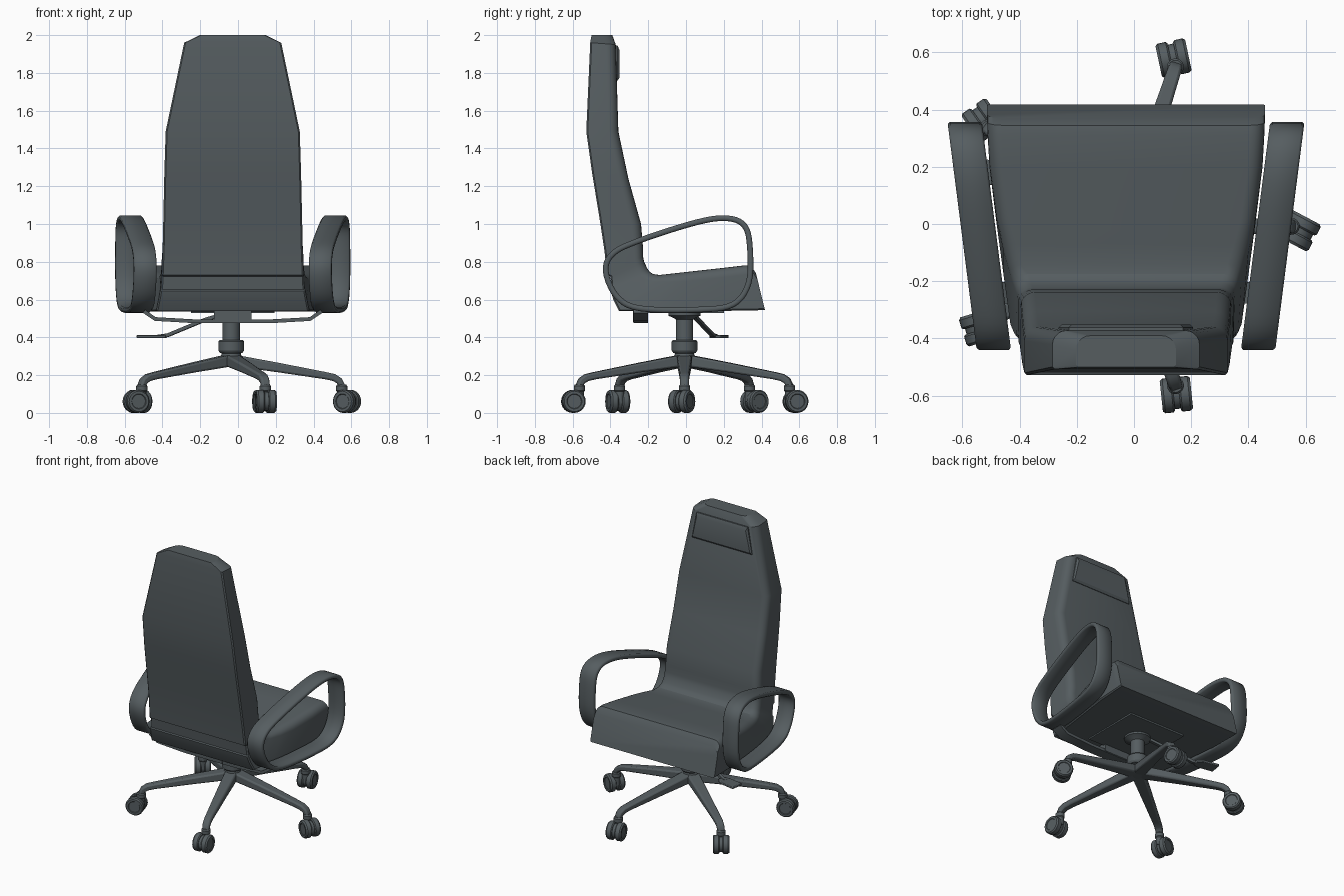
import bpy, bmesh, math
from mathutils import Vector, Matrix

if "Cube" in bpy.data.objects:
    bpy.data.objects.remove(bpy.data.objects["Cube"])

slate = bpy.data.materials.new("dark_slate_grey")
slate.diffuse_color = (0.092, 0.110, 0.118, 1)
slate.use_nodes = True
slate.node_tree.nodes["Principled BSDF"].inputs["Base Color"].default_value = slate.diffuse_color

CX, BX, BY = -0.028, -0.036, -0.008      # upper centre line, base centre


def finish(name, bm, bevel=0, angle=32, segs=2):
    bmesh.ops.recalc_face_normals(bm, faces=bm.faces[:])
    me = bpy.data.meshes.new(name)
    bm.to_mesh(me)
    bm.free()
    me.materials.append(slate)
    ob = bpy.data.objects.new(name, me)
    bpy.context.collection.objects.link(ob)
    if bevel:
        m = ob.modifiers.new("bevel", 'BEVEL')
        m.width, m.segments, m.limit_method = bevel, segs, 'ANGLE'
    bpy.ops.object.select_all(action='DESELECT')
    ob.select_set(True)
    bpy.context.view_layer.objects.active = ob
    bpy.ops.object.shade_smooth_by_angle(angle=math.radians(angle))
    return ob


def loft(name, rings, closed=False, **kw):
    bm = bmesh.new()
    vs = [[bm.verts.new(p) for p in r] for r in rings]
    n, k = len(vs), len(vs[0])
    for i in range(n if closed else n - 1):
        a, b = vs[i], vs[(i + 1) % n]
        for j in range(k):
            bm.faces.new((a[j], a[(j + 1) % k], b[(j + 1) % k], b[j]))
    if not closed:
        bm.faces.new(vs[0])
        bm.faces.new(vs[-1])
    return finish(name, bm, **kw)


def lathe(name, prof, matrix, n=28, **kw):
    # profile of (radius, height) pairs turned round the local z axis
    rings = [[matrix @ Vector((r * math.cos(2 * math.pi * j / n),
                               r * math.sin(2 * math.pi * j / n), z))
              for j in range(n)] for r, z in prof]
    return loft(name, rings, **kw)


def sweep(name, pts, sizes, side, **kw):
    # rectangular bar along a path; side = fixed width direction
    pts, side = [Vector(p) for p in pts], Vector(side).normalized()
    rings = []
    for i, p in enumerate(pts):
        t = (pts[min(i + 1, len(pts) - 1)] - pts[max(i - 1, 0)]).normalized()
        up = t.cross(side).normalized()
        w, h = sizes[i][0] / 2, sizes[i][1] / 2
        rings.append([p + side * a * w + up * b * h
                      for a, b in ((1, 1), (-1, 1), (-1, -1), (1, -1))])
    return loft(name, rings, **kw)


# upholstered shell: back flows into seat (outer y,z, inner y,z, half width)
stations = [
    (-.500, 2.00, -.390, 2.00, .175), (-.507, 1.96, -.372, 1.95, .257),
    (-.528, 1.49, -.358, 1.49, .355), (-.497, 1.27, -.305, 1.24, .362),
    (-.453, 1.00, -.238, 1.00, .368), (-.432, .86, -.228, .88, .371),
    (-.418, .73, -.228, .83, .376), (-.400, .722, -.222, .80, .376),
    (-.392, .652, -.205, .765, .380), (-.398, .645, -.195, .75, .384),
    (-.385, .60, -.175, .735, .392), (-.355, .54, -.140, .73, .404),
    (-.18, .537, -.07, .738, .428), (0, .537, .02, .748, .452),
    (.20, .54, .20, .768, .477), (.37, .543, .31, .781, .484),
    (.40, .544, .345, .778, .485), (.418, .545, .37, .74, .485)]
rings = []
for yo, zo, yi, zi, w in stations:
    O, I = Vector((CX, yo, zo)), Vector((CX, yi, zi))
    d = (I - O).length
    r, c = .05, .008
    half = [(w - c, 0), (w, c / d)]
    for k in range(6):
        a = k / 5 * math.pi / 2
        half.append((w - r * (1 - math.cos(a)), 1 - r / d * (1 - math.sin(a))))
    sec = half + [(-u, t) for u, t in reversed(half)]
    rings.append([O.lerp(I, t) + Vector((u, 0, 0)) for u, t in sec])
loft("seat_and_back", rings, angle=26)

# headrest pad on the front of the back
loft("headrest_pad", [
    [(CX + s * w, y, z) for s, z in ((-1, z0), (1, z0), (.85, z1), (-.85, z1))]
    for y, w, z0, z1 in ((-.40, .235, 1.76, 1.945), (-.362, .235, 1.76, 1.945),
                         (-.352, .225, 1.775, 1.92))])


def smooth_loop(pts, n):
    # closed Catmull-Rom curve
    out, P = [], [Vector(p) for p in pts]
    for i in range(len(P)):
        a, b, c, d = (P[(i + k) % len(P)] for k in (-1, 0, 1, 2))
        for j in range(n):
            t = j / n
            out.append(.5 * (2 * b + (c - a) * t + (2 * a - 5 * b + 4 * c - d) * t * t
                             + (3 * b - a - 3 * c + d) * t ** 3))
    return out


# loop armrests, splayed outwards to the front
loop = smooth_loop([(-.425, .75), (-.385, .845), (-.24, .915), (.06, 1.01),
                    (.22, 1.03), (.31, .99), (.338, .88), (.332, .69),
                    (.25, .575), (.07, .547), (-.24, .553), (-.365, .615)], 5)
for s, side in ((-1, "left"), (1, "right")):
    rings = []
    for i, p in enumerate(loop):
        t = (loop[(i + 1) % len(loop)] - loop[i - 1]).normalized()
        nrm = Vector((t.y, -t.x))
        ring = []
        for a, b in ((-.06, -.007), (-.052, -.015), (.052, -.015), (.06, -.007),
                     (.06, .007), (.052, .015), (-.052, .015), (-.06, .007)):
            q = p + nrm * b
            ring.append((CX + s * (.518 + .128 * q.x + a), q.x, q.y))
        rings.append(ring)
    loft(side + "_armrest", rings, closed=True, angle=50)

# bar under the seat that carries the armrests
xs = [(-.47, .538), (-.41, .497), (-.2, .485), (.2, .485), (.41, .497), (.47, .538)]
sweep("armrest_bar", [(CX + x, -.24, z) for x, z in xs], [(.075, .02)] * 6, (0, 1, 0))

# mounting plate, bearing block and column
sweep("seat_plate", [(CX, -.22, .534), (CX, .2, .534)], [(.44, .012)] * 2, (1, 0, 0))
sweep("bar_block", [(CX, -.28, .51), (CX, -.2, .51)], [(.2, .06)] * 2, (1, 0, 0))
base = Matrix.Translation((BX, BY, 0))
lathe("column", [(.05, .54), (.085, .535), (.085, .515), (.05, .498), (.046, .495),
                 (.046, .385), (.062, .385), (.068, .378), (.068, .33),
                 (.06, .318), (.05, .315), (.055, .30), (.05, .245)], base)

# height lever with flat paddle
sweep("lever_rod", [(-.10, .04, .515), (-.17, .06, .495), (-.37, .14, .412), (-.42, .16, .405)],
      [(.022, .018)] * 4, (.35, .93, 0))
sweep("lever_paddle", [(-.38, .155, .405), (-.42, .165, .405), (-.53, .185, .405)],
      [(.05, .016), (.085, .016), (.085, .016)], (.18, 1, 0), bevel=.004)

# five-leg base with twin-wheel casters
swivel = (-28, 102, 160, 197, -84)       # trailing direction of each caster
leg_path = [(.0, .28, .085, .062), (.25, .24, .068, .05), (.50, .197, .052, .038),
            (.545, .187, .05, .038), (.572, .17, .048, .036), (.583, .15, .046, .034),
            (.585, .125, .044, .034)]
swivel = (-28, 102, 125, 197, -84)
for i in range(5):
    a = math.radians(72 * i)
    out = Vector((math.cos(a), math.sin(a), 0))
    c = Vector((BX, BY, 0))
    sweep(f"base_leg_{i}", [c + out * r + Vector((0, 0, z)) for r, z, w, h in leg_path],
          [(w, h) for r, z, w, h in leg_path], (-out.y, out.x, 0), bevel=.01, angle=40)
    pivot = c + out * .585
    place = Matrix.Translation(pivot) @ Matrix.Rotation(math.radians(swivel[i]), 4, 'Z')
    lathe(f"caster_stem_{i}", [(.024, .15), (.03, .142), (.03, .118), (.024, .112), (.024, .06)],
          place, n=16)
    axle = place @ Matrix.Translation((.032, 0, .061)) @ Matrix.Rotation(math.pi / 2, 4, 'X')
    for s in (-1, 1):
        lathe(f"caster_wheel_{i}_{'a' if s < 0 else 'b'}",
              [(.055, s * .01), (.061, s * .016), (.061, s * .044), (.054, s * .053),
               (.04, s * .053), (.037, s * .049)], axle, n=24)
    lathe(f"caster_hood_{i}", [(.05, -.014), (.05, .014)], axle, n=20)
